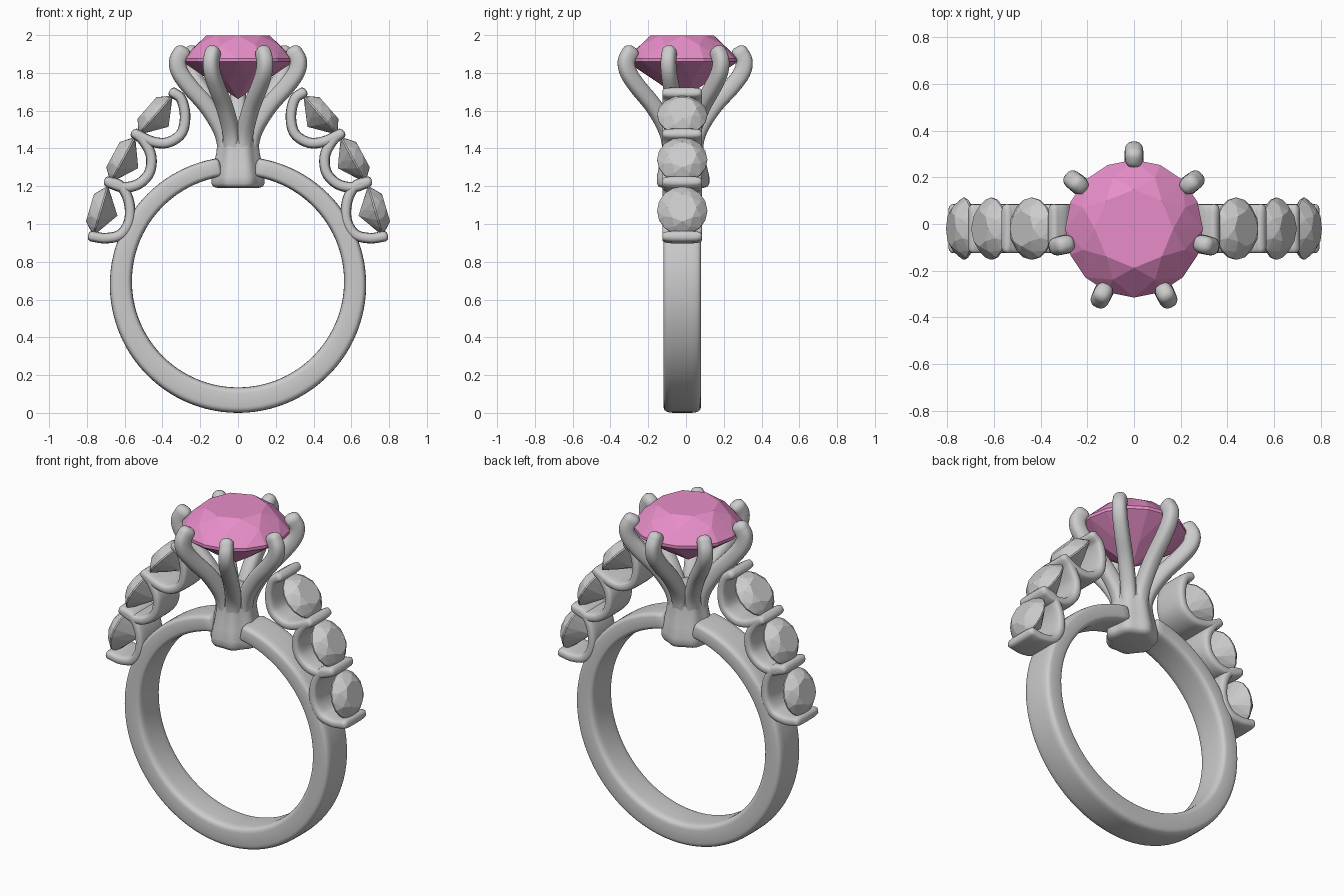
import bpy, bmesh
from math import sin, cos, pi, radians, sqrt, atan2, copysign
from mathutils import Vector, Matrix

if "Cube" in bpy.data.objects:
    bpy.data.objects.remove(bpy.data.objects["Cube"])

CY = -0.02  # depth centre of the ring


def finish(bm, name, smooth=True):
    bmesh.ops.recalc_face_normals(bm, faces=bm.faces)
    me = bpy.data.meshes.new(name)
    bm.to_mesh(me)
    bm.free()
    if smooth:
        me.shade_smooth()
        me.set_sharp_from_angle(angle=radians(50))
    ob = bpy.data.objects.new(name, me)
    bpy.context.collection.objects.link(ob)
    ob.location.y = CY
    return ob


def spline(pts, steps=6):
    """Catmull-Rom curve through 2D points."""
    p = [Vector(q) for q in pts]
    p = [2 * p[0] - p[1]] + p + [2 * p[-1] - p[-2]]
    out = []
    for i in range(1, len(p) - 2):
        a, b, c, d = p[i - 1:i + 3]
        for k in range(steps):
            t = k / steps
            out.append(0.5 * (2 * b + (c - a) * t + (2 * a - 5 * b + 4 * c - d) * t * t
                              + (3 * b - a - 3 * c + d) * t ** 3))
    return out + [p[-2]]


def sweep(name, path, thick, width, power=2, cap=0.02, n=24):
    """Sweep a rounded section along a path in the xz plane, with domed ends.
    thick and width are half sizes, functions of the 0..1 position."""
    bm = bmesh.new()
    last = len(path) - 1
    stations = []
    for i, p in enumerate(path):
        t = (path[min(i + 1, last)] - path[max(i - 1, 0)]).normalized()
        stations.append((p, t, i / last, 1.0))
    dome = (0.4, 0.75, 0.95)
    p, t, u, s = stations[0]
    head = [(p - t * cap * d, t, 0, sqrt(1 - d * d)) for d in reversed(dome)]
    p, t, u, s = stations[-1]
    tail = [(p + t * cap * d, t, 1, sqrt(1 - d * d)) for d in dome]
    rings = []
    for p, t, u, s in head + stations + tail:
        a, b = thick(u), width(u)
        inset = (1 - s) * min(a, b)
        a, b = a - inset, b - inset
        ring = []
        for k in range(n):
            c, e = cos(2 * pi * k / n), sin(2 * pi * k / n)
            c, e = [copysign(abs(v) ** (2 / power), v) for v in (c, e)]
            q = p + Vector((t.y, -t.x)) * a * c
            ring.append(bm.verts.new((q.x, b * e, q.y)))
        rings.append(ring)
    for r, s in zip(rings, rings[1:]):
        for k in range(n):
            bm.faces.new((r[k], r[(k + 1) % n], s[(k + 1) % n], s[k]))
    bm.faces.new(rings[0])
    bm.faces.new(rings[-1])
    return finish(bm, name)


def gem(name, r, matrix):
    """Brilliant cut stone, girdle at local z = 0."""
    pts = [(0, 0, -0.70)]
    for n, rad, z, off in ((8, 0.57, 0.44, 0), (8, 0.80, 0.27, 0.5), (16, 1, 0.03, 0),
                           (16, 1, -0.03, 0), (8, 0.45, -0.42, 0.5)):
        for k in range(n):
            a = 2 * pi * (k + off) / n + pi / 2
            pts.append((rad * cos(a), rad * sin(a), z))
    bm = bmesh.new()
    for p in pts:
        bm.verts.new(matrix @ (Vector(p) * r))
    bmesh.ops.convex_hull(bm, input=bm.verts)
    bmesh.ops.dissolve_limit(bm, angle_limit=radians(1), verts=bm.verts, edges=bm.edges)
    return finish(bm, name, smooth=False)


def mirror(ob):
    ob.modifiers.new("Mirror", 'MIRROR').use_axis[0] = True


# Band, open at the top and thicker at the bottom
gap = radians(10)
angles = [pi / 2 + gap + (2 * pi - 2 * gap) * i / 96 for i in range(97)]
band_path = [Vector((0.62 * cos(a), 0.6875 + 0.62 * sin(a))) for a in angles]
sweep("band", band_path,
      lambda u: 0.0585 - 0.009 * sin(pi / 2 + gap + (2 * pi - 2 * gap) * u),
      lambda u: 0.10, power=5, n=32)

# Fluted column under the main stone
bm = bmesh.new()
rings = []
for r, z in ((0.10, 1.19), (0.128, 1.197), (0.138, 1.215), (0.138, 1.25), (0.125, 1.31),
             (0.112, 1.38), (0.105, 1.44), (0.105, 1.50), (0.06, 1.53)):
    rings.append([])
    for k in range(56):
        a = 2 * pi * k / 56 + pi / 2
        f = r * (1 + 0.04 * cos(7 * (a - pi / 2)))
        rings[-1].append(bm.verts.new((f * cos(a), f * sin(a), z)))
for r, s in zip(rings, rings[1:]):
    for k in range(56):
        bm.faces.new((r[k], r[(k + 1) % 56], s[(k + 1) % 56], s[k]))
bm.faces.new(rings[0])
bm.faces.new(rings[-1])
finish(bm, "column")

# Seven prongs curling over the girdle
prong_path = spline([(0.065, 1.27), (0.065, 1.40), (0.09, 1.50), (0.165, 1.62), (0.26, 1.725),
                     (0.315, 1.80), (0.328, 1.86), (0.305, 1.908)])
for i in range(7):
    prong = sweep(f"prong_{i + 1}", prong_path, lambda u: 0.045, lambda u: 0.045 - 0.006 * u,
                  power=2.5, cap=0.035)
    prong.rotation_euler.z = pi / 2 + 2 * pi * i / 7

# Main stone
main = gem("main_stone", 0.295, Matrix.Translation((0, 0, 1.868)))
pink = bpy.data.materials.new("pink_stone")
pink.diffuse_color = (0.80, 0.27, 0.58, 1)
pink.use_nodes = True
pink.node_tree.nodes["Principled BSDF"].inputs["Base Color"].default_value = pink.diffuse_color
main.data.materials.append(pink)

# Chains of U-shaped cups with side stones, mirrored left to right
cups = [
    [(0.345, 1.697), (0.30, 1.66), (0.28, 1.57), (0.30, 1.48), (0.37, 1.432), (0.45, 1.435), (0.54, 1.475)],
    [(0.545, 1.48), (0.50, 1.44), (0.46, 1.36), (0.47, 1.27), (0.53, 1.21), (0.61, 1.195), (0.685, 1.22)],
    [(0.69, 1.225), (0.62, 1.20), (0.578, 1.12), (0.575, 1.02), (0.62, 0.945), (0.70, 0.925), (0.775, 0.935)],
]
for i, pts in enumerate(cups):
    mirror(sweep(f"cup_{i + 1}", spline(pts), lambda u: 0.028, lambda u: 0.105, power=4))
    a, b = Vector(pts[0]), Vector(pts[-1])
    mid, d = (a + b) / 2, b - a
    tilt = atan2(-d.y, d.x)  # stone axis leans outward from vertical
    m = Matrix.Translation((mid.x - 0.005, 0, mid.y - 0.01)) @ Matrix.Rotation(tilt, 4, 'Y')
    mirror(gem(f"side_stone_{i + 1}", 0.133, m))
